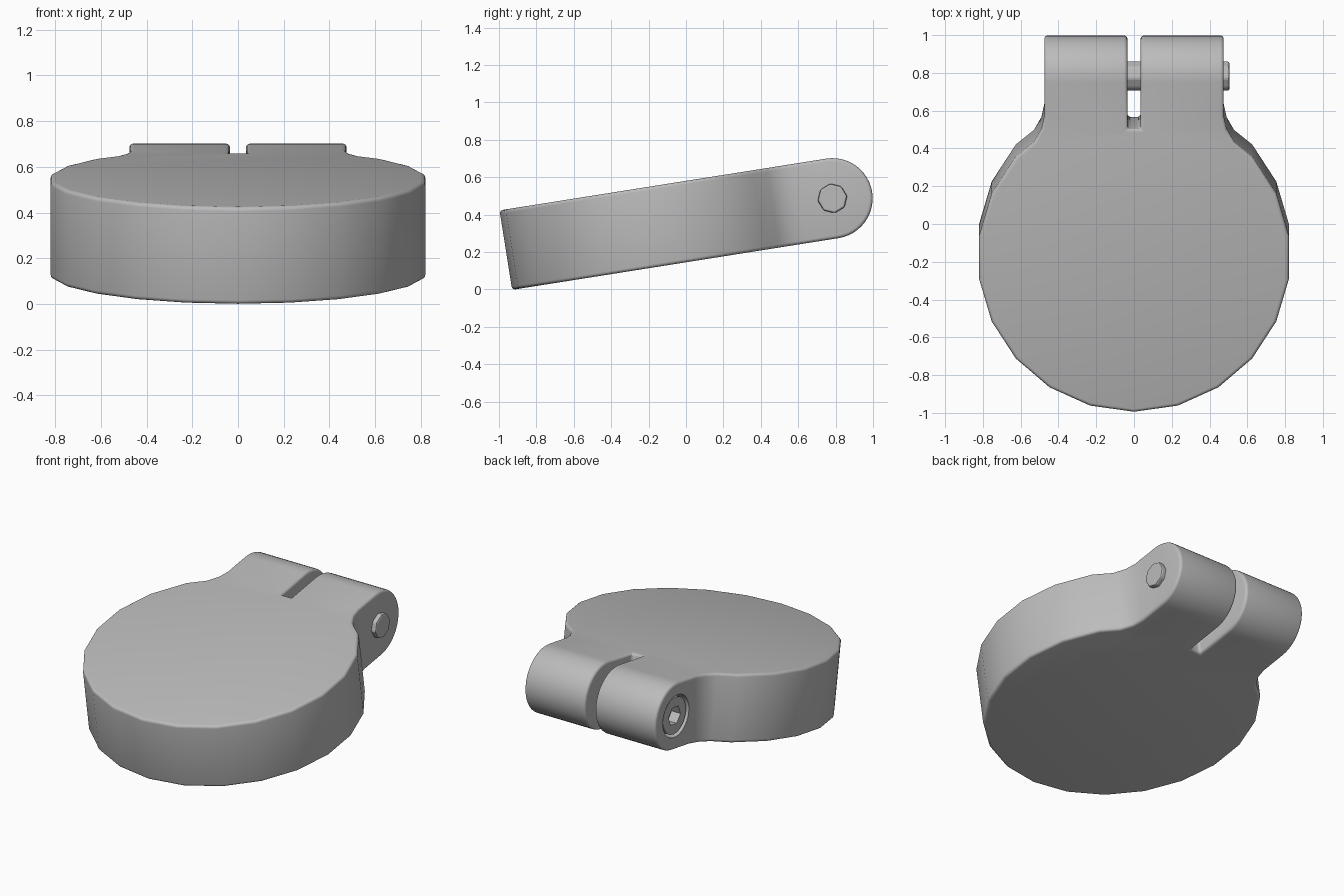
import bpy, bmesh
from math import sin, cos, pi, radians
from mathutils import Matrix

cube = bpy.data.objects.get("Cube")
if cube:
    bpy.data.objects.remove(cube, do_unlink=True)

grey = bpy.data.materials.new("plain_grey")
grey.use_nodes = True
grey.diffuse_color = (0.5, 0.5, 0.5, 1)
grey.node_tree.nodes["Principled BSDF"].inputs["Base Color"].default_value = (0.5, 0.5, 0.5, 1)

# Everything is built around the hinge axis, then tilted as a whole
PLACE = Matrix.Translation((0, 0.783, 0.487)) @ Matrix.Rotation(radians(9), 4, 'X')
HALF = 0.215


def add_object(name, bm):
    bmesh.ops.recalc_face_normals(bm, faces=bm.faces)
    mesh = bpy.data.meshes.new(name)
    bm.to_mesh(mesh)
    bm.free()
    mesh.materials.append(grey)
    ob = bpy.data.objects.new(name, mesh)
    ob.matrix_world = PLACE
    bpy.context.collection.objects.link(ob)
    return ob


def prism(name, points, offset):
    """Extrude a closed outline by the given vector."""
    bm = bmesh.new()
    face = bm.faces.new([bm.verts.new(p) for p in points])
    new = bmesh.ops.extrude_face_region(bm, geom=[face])["geom"]
    bmesh.ops.translate(bm, vec=offset, verts=[v for v in new if isinstance(v, bmesh.types.BMVert)])
    return add_object(name, bm)


def rod(name, radius, sides, x0, x1):
    """Cylinder along the hinge axis."""
    pts = [(x0, radius * cos(2 * pi * i / sides), radius * sin(2 * pi * i / sides)) for i in range(sides)]
    return prism(name, pts, (x1 - x0, 0, 0))


def apply(ob, mod):
    bpy.context.view_layer.objects.active = ob
    bpy.ops.object.modifier_apply(modifier=mod.name)


def boolean(ob, cutter, operation='DIFFERENCE'):
    bpy.context.view_layer.update()
    mod = ob.modifiers.new("cut", 'BOOLEAN')
    mod.operation, mod.solver, mod.object = operation, 'EXACT', cutter
    apply(ob, mod)
    bpy.data.objects.remove(cutter, do_unlink=True)


def bevel(ob, width, segments):
    mod = ob.modifiers.new("round", 'BEVEL')
    mod.width, mod.segments = width, segments
    mod.limit_method, mod.angle_limit = 'ANGLE', radians(40)
    mod.use_clamp_overlap = False
    apply(ob, mod)


def smooth(ob):
    bpy.ops.object.select_all(action='DESELECT')
    ob.select_set(True)
    bpy.context.view_layer.objects.active = ob
    bpy.ops.object.shade_smooth_by_angle(angle=radians(32))


# Plan outline: faceted disc blending into the hinge block
step = 2 * pi / 22
right = [(0.828 * sin(k * step), -0.94 - 0.828 * cos(k * step)) for k in range(9)]
right += [(0.53, -0.32), (0.49, -0.25), (0.475, -0.18), (0.475, 0.4)]
outline = right + [(-x, y) for x, y in reversed(right[1:])]
body = prism("disc_body", [(x, y, -0.4) for x, y in outline], (0, 0, 0.8))

# Side profile: flat slab with a round back end
arc = [(-1.2, HALF * sin(a), HALF * cos(a)) for a in [pi * i / 24 for i in range(25)]]
side = [(-1.2, -2.2, HALF)] + arc + [(-1.2, -2.2, -HALF)]
boolean(body, prism("side_cutter", side, (2.4, 0, 0)), 'INTERSECT')

# Slot between the two hinge lugs
slot = [(-0.035, -0.25, -1), (0.035, -0.25, -1), (0.035, 1, -1), (-0.035, 1, -1)]
boolean(body, prism("slot_cutter", slot, (0, 0, 2)))
bevel(body, 0.018, 4)

# Counterbore for the screw head
boolean(body, rod("counterbore_cutter", 0.135, 32, -0.7, -0.38))
smooth(body)

# Screw shaft with its protruding tip
shaft = rod("screw_shaft", 0.08, 8, -0.37, 0.505)
bevel(shaft, 0.01, 2)

# Screw head with a hexagonal socket
head = rod("screw_head", 0.118, 32, -0.465, -0.36)
boolean(head, rod("socket_cutter", 0.063, 6, -0.6, -0.4))
smooth(head)
